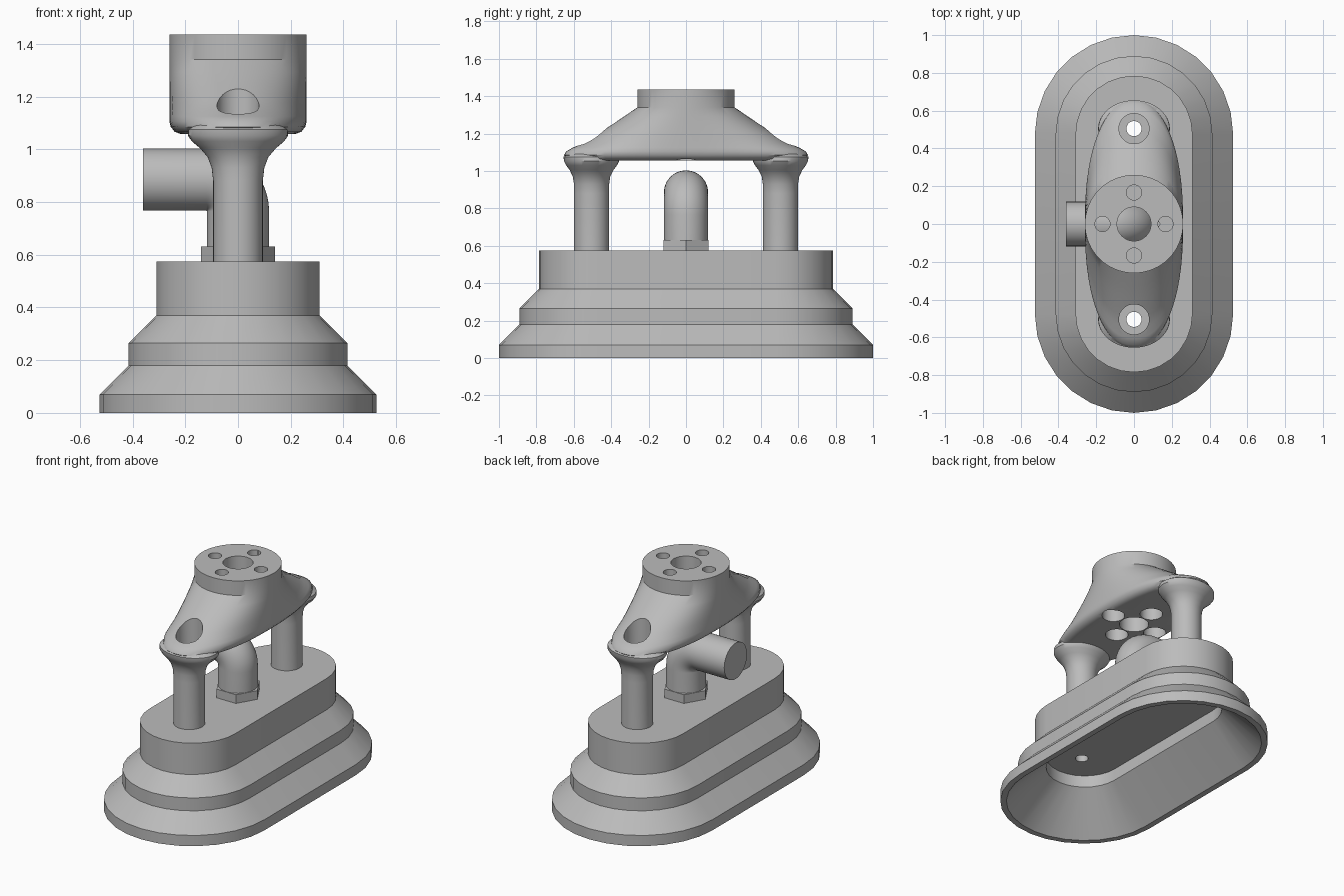
import bpy, bmesh, math

cube = bpy.data.objects.get("Cube")
if cube:
    bpy.data.objects.remove(cube, do_unlink=True)

grey = bpy.data.materials.new("plain grey")
grey.use_nodes = True
colour = (0.5, 0.5, 0.5, 1)
grey.diffuse_color = colour
grey.node_tree.nodes["Principled BSDF"].inputs["Base Color"].default_value = colour


def loft(name, rings):
    """Skin a stack of equal-length rings and cap both ends."""
    bm = bmesh.new()
    loops = [[bm.verts.new(p) for p in ring] for ring in rings]
    n = len(loops[0])
    for a, b in zip(loops, loops[1:]):
        for i in range(n):
            j = (i + 1) % n
            bm.faces.new((a[i], a[j], b[j], b[i]))
    bm.faces.new(loops[0][::-1])
    bm.faces.new(loops[-1])
    bmesh.ops.recalc_face_normals(bm, faces=bm.faces)
    mesh = bpy.data.meshes.new(name)
    bm.to_mesh(mesh)
    bm.free()
    obj = bpy.data.objects.new(name, mesh)
    bpy.context.collection.objects.link(obj)
    mesh.materials.append(grey)
    return obj


def oval(a, b, z, cx=0, cy=0, power=2, n=48):
    ring = []
    for i in range(n):
        t = 2 * math.pi * i / n
        c, s = math.cos(t), math.sin(t)
        ring.append((cx + a * math.copysign(abs(c) ** (2 / power), c),
                     cy + b * math.copysign(abs(s) ** (2 / power), s), z))
    return ring


def stadium(r, z, half=0.475, steps=14):
    ring = []
    for side, start in ((half, 0), (-half, math.pi)):
        for i in range(steps + 1):
            t = start + math.pi * i / steps
            ring.append((r * math.cos(t), side + r * math.sin(t), z))
    return ring


def rod(name, r, z0, z1, x=0, y=0, n=48):
    return loft(name, [oval(r, r, z, x, y, n=n) for z in (z0, z1)])


def boolean(target, other, operation):
    mod = target.modifiers.new(operation.lower(), "BOOLEAN")
    mod.operation = operation
    mod.solver = "EXACT"
    mod.object = other
    bpy.context.view_layer.objects.active = target
    bpy.ops.object.modifier_apply(modifier=mod.name)
    bpy.data.objects.remove(other, do_unlink=True)


def smooth(obj, degrees=35):
    bpy.ops.object.select_all(action="DESELECT")
    obj.select_set(True)
    bpy.context.view_layer.objects.active = obj
    bpy.ops.object.shade_smooth_by_angle(angle=math.radians(degrees))


ROD_Y = 0.505

# Hollow stepped cup: inner profile downward, then outer profile upward
cup_profile = [(0.24, 0.32), (0.24, 0.24), (0.487, 0), (0.525, 0), (0.525, 0.07),
               (0.415, 0.18), (0.415, 0.265), (0.31, 0.37), (0.31, 0.575)]
cup = loft("suction_cup", [stadium(r, z) for r, z in cup_profile])
for side in (-1, 1):
    boolean(cup, rod("cutter", 0.04, 0.2, 0.7, y=side * ROD_Y), "DIFFERENCE")
smooth(cup, 25)

# Mounting head: stacked ovals shrinking upward into a round flange
head_profile = [(0.215, 0.6, 1.057, 2.3), (0.24, 0.635, 1.066, 2.3),
                (0.255, 0.652, 1.085, 2.3), (0.26, 0.64, 1.105, 2.3),
                (0.26, 0.605, 1.125, 2.25), (0.26, 0.555, 1.147, 2.2),
                (0.26, 0.5, 1.18, 2.15), (0.26, 0.45, 1.213, 2.1),
                (0.26, 0.4, 1.245, 2.05), (0.26, 0.33, 1.292, 2),
                (0.26, 0.26, 1.34, 2), (0.26, 0.26, 1.435, 2)]
head = loft("mounting_head",
            [oval(a, b, z, power=p, n=64) for a, b, z, p in head_profile])

# Two posts flaring out into the head
post_profile = [(0.094, 0.094, 0.57), (0.094, 0.094, 0.88), (0.1, 0.094, 0.93),
                (0.115, 0.1, 0.97), (0.145, 0.117, 1.005), (0.175, 0.136, 1.03),
                (0.19, 0.147, 1.052), (0.188, 0.15, 1.075), (0.15, 0.12, 1.1)]
for side in (-1, 1):
    post = loft("post", [oval(a, b, z, cy=side * ROD_Y) for a, b, z in post_profile])
    boolean(head, post, "UNION")

# Bolt holes with counterbores through the posts
for side in (-1, 1):
    boolean(head, rod("cutter", 0.04, 0.5, 1.3, y=side * ROD_Y), "DIFFERENCE")
    boolean(head, rod("cutter", 0.08, 1.06, 1.4, y=side * ROD_Y), "DIFFERENCE")

# Flange holes: centre bore and four screw holes, wider from below
boolean(head, rod("cutter", 0.09, 1, 1.5), "DIFFERENCE")
for x, y in ((1, 0), (-1, 0), (0, 1), (0, -1)):
    x, y = x * 0.167, y * 0.167
    boolean(head, rod("cutter", 0.04, 1, 1.5, x, y), "DIFFERENCE")
    boolean(head, rod("cutter", 0.07, 1, 1.3, x, y), "DIFFERENCE")
smooth(head)

# Elbow pipe turning from upright to the right side
PIPE, BEND, BEND_Z = 0.118, 0.12, 0.765


def pipe_ring(x, z, angle):
    """Circle whose axis leans from up (0) to -x (90 degrees)."""
    return [(x + px * math.cos(angle), py, z + px * math.sin(angle))
            for px, py, _ in oval(PIPE, PIPE, 0)]


rings = [pipe_ring(0, 0.6, 0)]
for i in range(13):
    t = math.pi / 2 * i / 12
    rings.append(pipe_ring(-BEND + BEND * math.cos(t), BEND_Z + BEND * math.sin(t), t))
rings.append(pipe_ring(-0.36, BEND_Z + BEND, math.pi / 2))
smooth(loft("elbow_pipe", rings))

# Hexagonal nut under the elbow
rod("hex_nut", 0.14, 0.57, 0.632, n=6)
